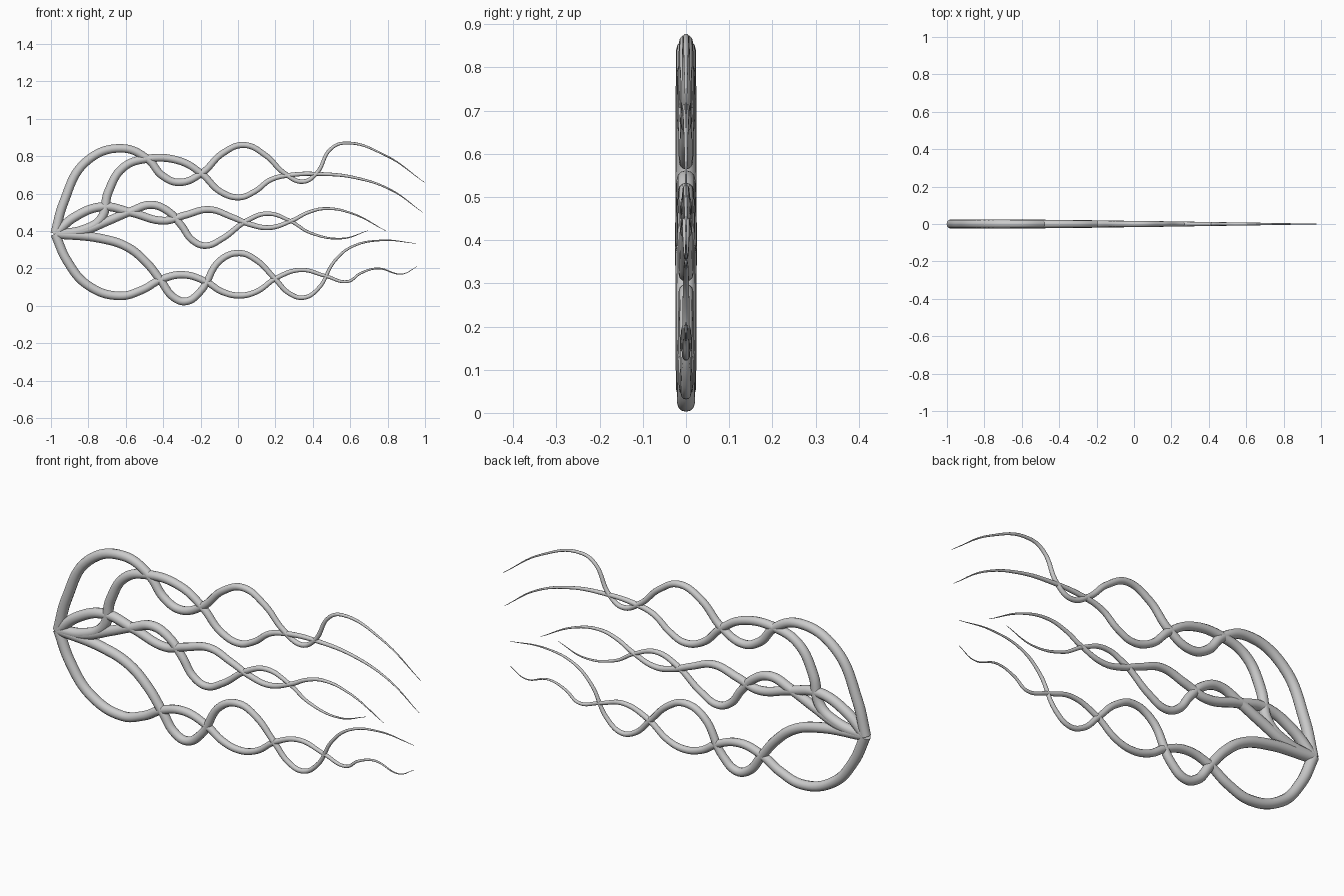
import bpy
import math

ROOT = (-0.978, 0.385)   # shared point where all strands gather
R0, R1 = 0.025, 0.001    # root and tip radius
DX = 0.007               # common offset of all points past the root


def strand(name, pts):
    """Tapered round tube through (x, z) points in the y = 0 plane."""
    pts = [ROOT] + [(x + DX, z) for x, z in pts]
    run = [0.0]
    for a, b in zip(pts, pts[1:]):
        run.append(run[-1] + math.dist(a, b))
    curve = bpy.data.curves.new(name, 'CURVE')
    curve.dimensions = '3D'
    curve.bevel_depth = 1.0
    curve.bevel_resolution = 4
    curve.resolution_u = 8
    curve.use_fill_caps = True
    sp = curve.splines.new('BEZIER')
    sp.bezier_points.add(len(pts) - 1)
    for bp, (x, z), d in zip(sp.bezier_points, pts, run):
        bp.co = (x, 0, z)
        bp.handle_left_type = bp.handle_right_type = 'AUTO'
        bp.radius = R0 + (R1 - R0) * (d / run[-1]) ** 1.6
    ob = bpy.data.objects.new(name, curve)
    bpy.context.collection.objects.link(ob)
    bpy.ops.object.select_all(action='DESELECT')
    ob.select_set(True)
    bpy.context.view_layer.objects.active = ob
    bpy.ops.object.convert(target='MESH')
    bpy.ops.object.shade_smooth_by_angle(angle=math.radians(40))


# Upper pair
strand("upper_strand_outer", [
    (-0.94, 0.55), (-0.82, 0.77), (-0.63, 0.842), (-0.49, 0.785), (-0.41, 0.695),
    (-0.32, 0.66), (-0.20, 0.71), (-0.09, 0.815), (0.025, 0.86), (0.14, 0.805),
    (0.24, 0.71), (0.34, 0.664), (0.41, 0.705), (0.49, 0.84), (0.56, 0.87),
    (0.78, 0.805), (0.99, 0.66)])
strand("upper_strand_inner", [
    (-0.84, 0.405), (-0.74, 0.465), (-0.70, 0.61), (-0.62, 0.74), (-0.50, 0.785),
    (-0.32, 0.775), (-0.20, 0.705), (-0.10, 0.61), (0.0, 0.58), (0.08, 0.61),
    (0.17, 0.675), (0.28, 0.70), (0.43, 0.705), (0.62, 0.685), (0.81, 0.62),
    (0.98, 0.50)])

# Middle pair
strand("middle_strand_a", [
    (-0.88, 0.475), (-0.73, 0.53), (-0.58, 0.50), (-0.40, 0.455), (-0.29, 0.485),
    (-0.16, 0.515), (-0.04, 0.475), (0.06, 0.435), (0.16, 0.418), (0.28, 0.455),
    (0.37, 0.50), (0.46, 0.52), (0.60, 0.495), (0.785, 0.40)])
strand("middle_strand_b", [
    (-0.84, 0.40), (-0.70, 0.455), (-0.58, 0.505), (-0.47, 0.54), (-0.38, 0.505),
    (-0.31, 0.43), (-0.25, 0.35), (-0.18, 0.322), (-0.09, 0.36), (0.04, 0.455),
    (0.15, 0.493), (0.27, 0.455), (0.38, 0.39), (0.55, 0.36), (0.69, 0.403)])

# Lower pair
strand("lower_strand_inner", [
    (-0.74, 0.36), (-0.60, 0.315), (-0.50, 0.235), (-0.42, 0.135), (-0.35, 0.045),
    (-0.285, 0.024), (-0.21, 0.075), (-0.10, 0.245), (0.0, 0.282), (0.09, 0.245),
    (0.19, 0.145), (0.27, 0.065), (0.345, 0.044), (0.42, 0.09), (0.51, 0.24),
    (0.60, 0.315), (0.76, 0.35), (0.95, 0.333)])
strand("lower_strand_outer", [
    (-0.92, 0.24), (-0.81, 0.11), (-0.64, 0.053), (-0.52, 0.085), (-0.42, 0.14),
    (-0.30, 0.166), (-0.18, 0.13), (-0.09, 0.075), (0.0, 0.055), (0.09, 0.075),
    (0.20, 0.15), (0.33, 0.192), (0.46, 0.16), (0.58, 0.13), (0.65, 0.175),
    (0.74, 0.20), (0.87, 0.17), (0.95, 0.21)])
